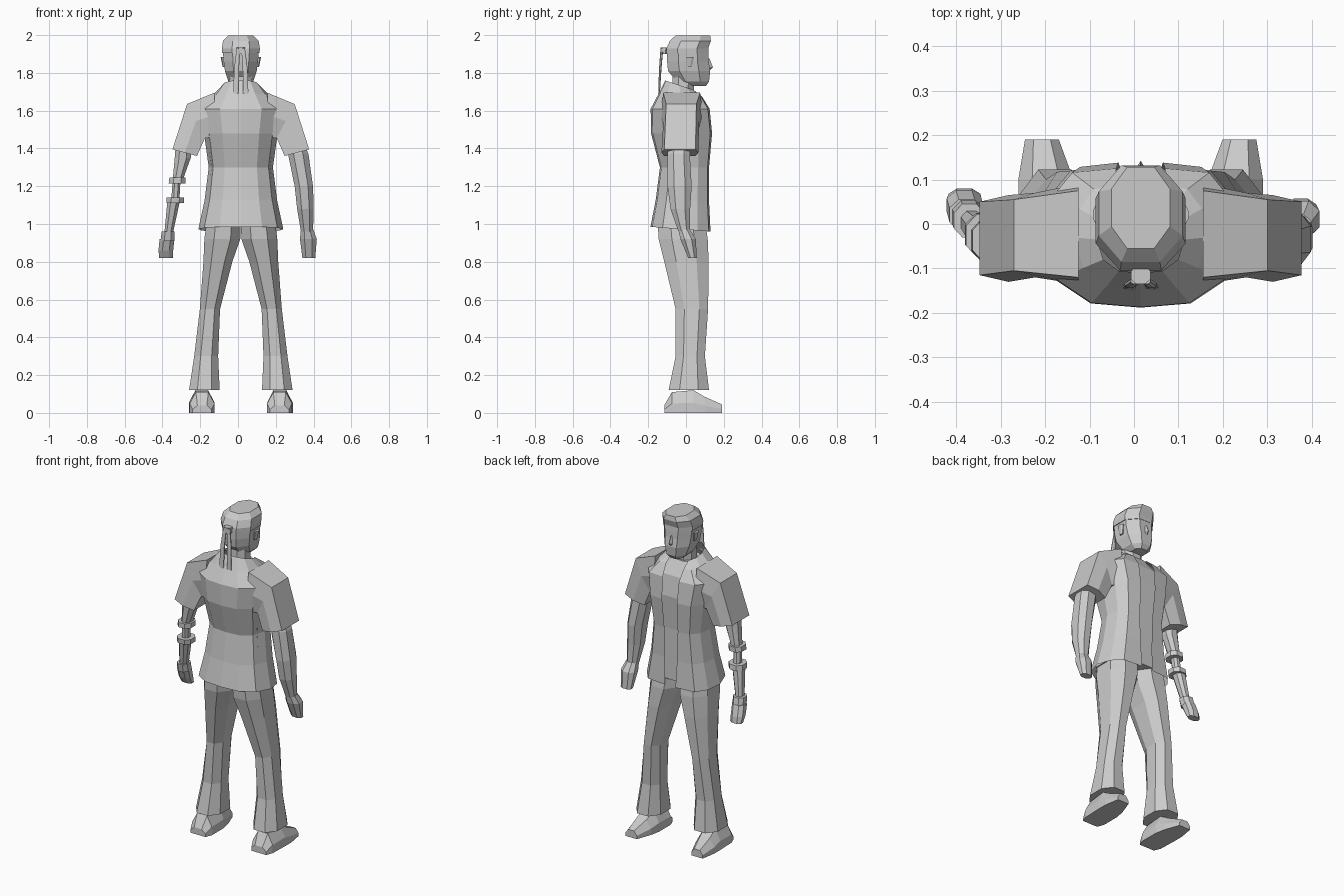
import bpy, bmesh

CX = 0.015  # body centre line


def make(name, rings, closed=True, cap=True, flip=1):
    """Skin a list of equal-length point rings into a flat-shaded mesh."""
    bm = bmesh.new()
    vs = [[bm.verts.new((flip * x + CX, y, z)) for x, y, z in r] for r in rings]
    n = len(rings[0])
    for a, b in zip(vs, vs[1:]):
        for i in range(n if closed else n - 1):
            j = (i + 1) % n
            bm.faces.new((a[i], a[j], b[j], b[i]))
    if cap and closed:
        bm.faces.new(vs[0])
        bm.faces.new(vs[-1])
    bmesh.ops.remove_doubles(bm, verts=bm.verts, dist=0.0005)
    bmesh.ops.recalc_face_normals(bm, faces=bm.faces)
    me = bpy.data.meshes.new(name)
    bm.to_mesh(me)
    bm.free()
    ob = bpy.data.objects.new(name, me)
    bpy.context.collection.objects.link(ob)
    return ob


def pair(name, rings, **kw):
    for side, s in (("right", 1), ("left", -1)):
        make(side + "_" + name, rings, flip=s, **kw)


def oct_ring(z, x0, x1, y0, y1, cut=0.27, tilt=0.0):
    """Rectangle with cut corners; tilt lowers the front edge."""
    cx, cy = (x1 - x0) * cut, (y1 - y0) * cut
    pts = [(x0 + cx, y0), (x1 - cx, y0), (x1, y0 + cy), (x1, y1 - cy),
           (x1 - cx, y1), (x0 + cx, y1), (x0, y1 - cy), (x0, y0 + cy)]
    return [(x, y, z - tilt * (y - y0) / (y1 - y0)) for x, y in pts]


def stack(rows, **kw):
    return [oct_ring(*r, **kw) for r in rows]


def sym(rows, **kw):
    return [oct_ring(z, -w, w, a, b, **kw) for z, w, a, b in rows]


# trousers
pair("trouser_leg", stack([
    (1.02, 0.0, 0.18, -0.15, 0.10), (0.92, 0.003, 0.193, -0.145, 0.115),
    (0.80, 0.045, 0.198, -0.115, 0.12), (0.55, 0.11, 0.217, -0.055, 0.117),
    (0.30, 0.12, 0.247, -0.055, 0.10), (0.12, 0.112, 0.274, -0.092, 0.122)]))

# shoes, skinned from heel to toe
shoe = []
for y, cx, hw, top in ((-0.115, 0.205, 0.05, 0.04), (-0.075, 0.205, 0.066, 0.11),
                       (0.04, 0.207, 0.068, 0.12), (0.10, 0.213, 0.062, 0.085),
                       (0.19, 0.222, 0.038, 0.045)):
    shoe.append([(cx - hw, y, 0), (cx + hw, y, 0), (cx + hw, y, top * 0.45),
                 (cx + hw * 0.5, y, top), (cx - hw * 0.5, y, top), (cx - hw, y, top * 0.45)])
pair("shoe", shoe)

# undershirt filling the open jacket
make("undershirt", sym([
    (0.99, 0.19, -0.155, 0.112), (1.30, 0.155, -0.12, 0.108), (1.50, 0.18, -0.16, 0.122),
    (1.62, 0.17, -0.15, 0.10), (1.70, 0.09, -0.09, 0.05)]))

# jacket halves, open at the front: z, half width, back, front, opening, front drop
half = []
for z, w, yb, yf, op, drop in ((0.985, 0.225, -0.188, 0.13, 0.035, 0.025),
                               (1.13, 0.192, -0.16, 0.122, 0.04, 0.01),
                               (1.30, 0.17, -0.138, 0.122, 0.045, 0),
                               (1.48, 0.195, -0.185, 0.138, 0.05, 0),
                               (1.61, 0.22, -0.187, 0.125, 0.055, 0),
                               (1.69, 0.15, -0.145, 0.085, 0.06, 0.015),
                               (1.76, 0.098, -0.11, 0.04, 0.06, 0.05)):
    d = yf - yb
    half.append([(x, yb + d * t, z - drop * t) for x, t in (
        (0, 0), (w * 0.5, 0.03), (w * 0.86, 0.2), (w, 0.5), (w * 0.92, 0.78),
        (w * 0.7, 0.97), (op, 1.0))])
pair("jacket_half", half, closed=False)

# short sleeves: upper edge, lower edge, back and front of each ring
sleeve = []
for tx, tz, bx, bz, yb, yf in ((0.14, 1.695, 0.14, 1.46, -0.12, 0.075),
                               (0.285, 1.635, 0.19, 1.455, -0.105, 0.055),
                               (0.362, 1.395, 0.232, 1.36, -0.115, 0.05)):
    mx, mz, dy = (tx + bx) / 2, (tz + bz) / 2, 0.015
    sleeve.append([(tx, yb, tz), (tx, yf, tz), (mx, yf + dy, mz),
                   (bx, yf, bz), (bx, yb, bz), (mx, yb - dy, mz)])
pair("sleeve", sleeve)

# natural arm
make("right_arm", stack([
    (1.43, 0.255, 0.335, -0.09, 0.02), (1.37, 0.25, 0.358, -0.098, 0.02),
    (1.20, 0.285, 0.382, -0.098, 0.03), (1.08, 0.298, 0.386, -0.082, 0.022),
    (0.96, 0.318, 0.382, -0.04, 0.02)]))
make("right_hand", stack([
    (0.97, 0.318, 0.384, -0.04, 0.022), (0.92, 0.313, 0.402, -0.03, 0.052),
    (0.82, 0.326, 0.394, 0.012, 0.057)]))

# mechanical arm, drawn on the positive side and flipped
arm_parts = {
    "upper_rod": [(1.42, 0.265, 0.345, -0.085, 0.0), (1.35, 0.265, 0.35, -0.08, 0.0),
                  (1.24, 0.305, 0.36, -0.07, 0.0)],
    "elbow_band": [(1.245, 0.292, 0.378, -0.085, 0.012), (1.215, 0.292, 0.382, -0.085, 0.012)],
    "elbow_rod": [(1.22, 0.32, 0.362, -0.06, -0.01), (1.13, 0.325, 0.368, -0.05, 0.0)],
    "forearm_band": [(1.14, 0.3, 0.393, -0.075, 0.022), (1.11, 0.302, 0.395, -0.072, 0.025)],
    "forearm": [(1.11, 0.325, 0.39, -0.055, 0.015), (0.95, 0.36, 0.405, -0.02, 0.03)],
    "wrist_cuff": [(0.96, 0.35, 0.42, -0.03, 0.045), (0.91, 0.352, 0.424, -0.02, 0.055)],
    "hand": [(0.92, 0.352, 0.43, -0.015, 0.055), (0.86, 0.358, 0.436, 0.01, 0.075),
             (0.82, 0.36, 0.432, 0.035, 0.08)],
}
for part, rows in arm_parts.items():
    make("left_mechanical_" + part, stack(rows), flip=-1)

# neck and head
make("neck", sym([(1.66, 0.062, -0.075, 0.04), (1.79, 0.058, -0.07, 0.045)]))
make("head", sym([
    (1.73, 0.04, 0.02, 0.105), (1.755, 0.066, -0.05, 0.122), (1.81, 0.084, -0.095, 0.128),
    (1.86, 0.091, -0.1, 0.12), (1.915, 0.095, -0.1, 0.118)]))
make("nose", [[(-0.006, 0.115, 1.875), (0.006, 0.115, 1.875), (0, 0.125, 1.875)],
              [(-0.014, 0.12, 1.825), (0.014, 0.12, 1.825), (0, 0.142, 1.83)],
              [(-0.01, 0.12, 1.815), (0.01, 0.12, 1.815), (0, 0.128, 1.815)]])
pair("ear", stack([(1.83, 0.08, 0.096, 0.005, 0.03), (1.885, 0.085, 0.107, 0.0, 0.042)]))

# headscarf with its overhanging front, knot and tails
make("headscarf", sym([
    (1.905, 0.099, -0.105, 0.12), (1.93, 0.101, -0.104, 0.118), (1.97, 0.094, -0.085, 0.132),
    (1.998, 0.066, -0.055, 0.128)]))
make("scarf_knot", sym([(1.90, 0.02, -0.135, -0.1), (1.935, 0.022, -0.135, -0.095)]))
pair("scarf_tail", stack([
    (1.93, 0.002, 0.022, -0.135, -0.12), (1.82, 0.01, 0.036, -0.143, -0.13),
    (1.69, 0.012, 0.04, -0.147, -0.138)]))
